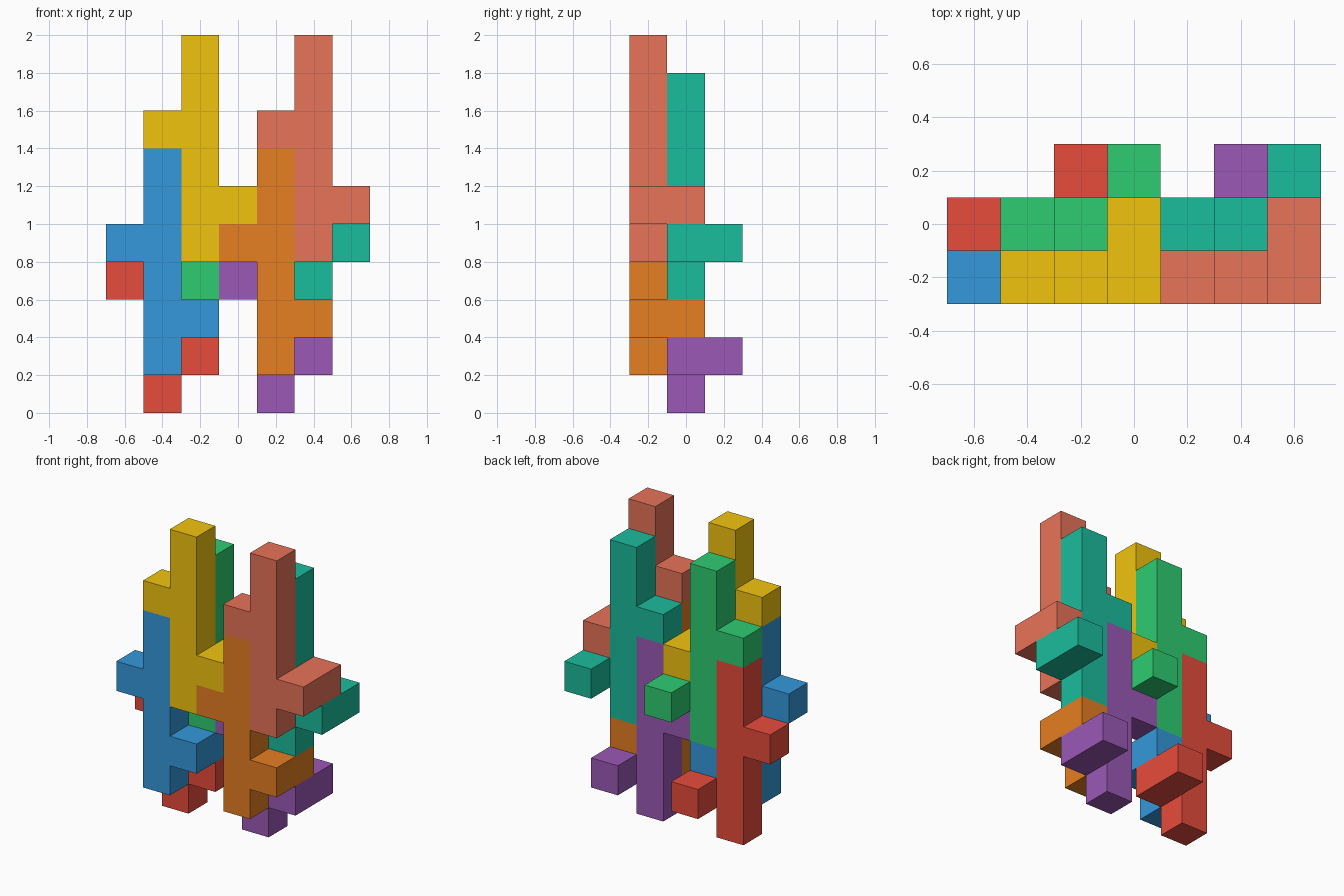
import bpy, bmesh
from mathutils import Color, Vector

if "Cube" in bpy.data.objects:
    bpy.data.objects.remove(bpy.data.objects["Cube"])

U = 0.2  # edge length of one cube cell

# Every piece is the same nine-cell shape: a six-high column, a left stub,
# and a right arm that turns one cell backwards.
PIECE = {(0, 0, k) for k in range(6)} | {(-1, 0, 3), (1, 0, 1), (1, 1, 1)}


def add_piece(name, origin, rgb):
    bm = bmesh.new()
    for cell in PIECE:
        for axis in range(3):
            for sign in (-1, 1):
                step = [0, 0, 0]
                step[axis] = sign
                if tuple(a + b for a, b in zip(cell, step)) in PIECE:
                    continue  # hidden between two cells of the piece
                n = Vector(step)
                u = Vector((0, 0, 0))
                u[(axis + 1) % 3] = 1
                v = n.cross(u)
                c = Vector(cell) + n / 2
                corners = (-u - v, u - v, u + v, -u + v)
                bm.faces.new([bm.verts.new((c + d / 2) * U) for d in corners])
    # Weld the cells and merge coplanar squares into clean flat faces
    bmesh.ops.remove_doubles(bm, verts=bm.verts, dist=1e-4)
    bmesh.ops.dissolve_limit(bm, angle_limit=0.01, verts=bm.verts, edges=bm.edges)
    bmesh.ops.recalc_face_normals(bm, faces=bm.faces)
    mesh = bpy.data.meshes.new(name)
    bm.to_mesh(mesh)
    bm.free()
    # Colours are listed as 0-255 screen values; materials take linear ones
    mat = bpy.data.materials.new(name + "_color")
    linear = Color([c / 255 for c in rgb]).from_srgb_to_scene_linear()
    mat.diffuse_color = (*linear, 1)
    mat.use_nodes = True
    mat.node_tree.nodes["Principled BSDF"].inputs["Base Color"].default_value = mat.diffuse_color
    mesh.materials.append(mat)
    obj = bpy.data.objects.new(name, mesh)
    x, y, z = origin
    obj.location = (x * U, y * U, (z + 0.5) * U)
    bpy.context.collection.objects.link(obj)


# Front layer, then the back layer one cell behind and one cell lower
COLUMNS = [("left_low", -2, 1), ("left_high", -1, 4),
           ("right_low", 1, 1), ("right_high", 2, 4)]
FRONT = [(52, 152, 219), (241, 196, 15), (230, 126, 34), (232, 115, 88)]
BACK = [(231, 76, 60), (46, 204, 113), (155, 89, 182), (26, 188, 156)]

for layer, y, drop, colors in (("front", -1, 0, FRONT), ("back", 0, 1, BACK)):
    for (place, x, z), rgb in zip(COLUMNS, colors):
        add_piece(f"{layer}_{place}_piece", (x, y, z - drop), rgb)
